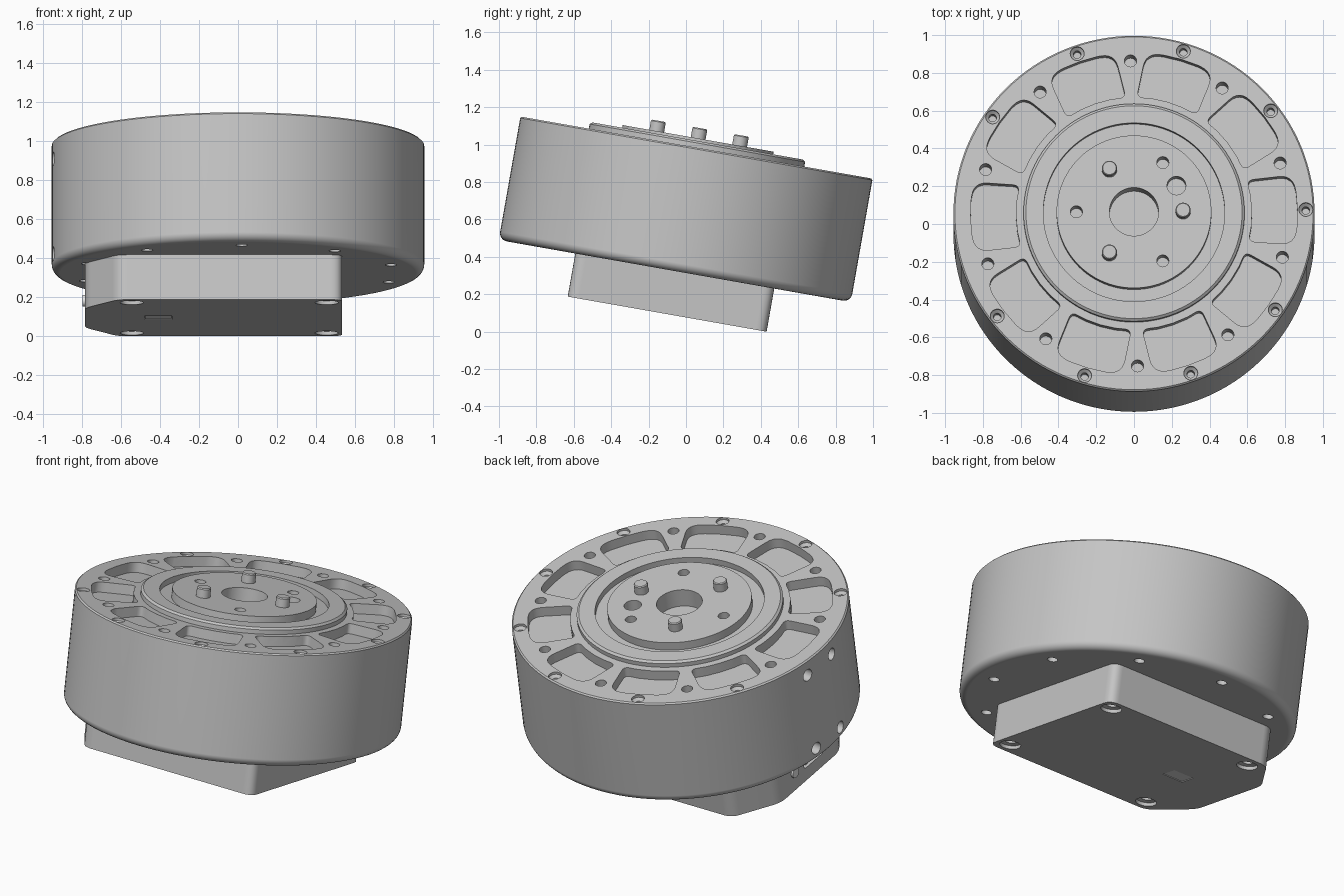
import bpy, bmesh
from math import radians, cos, sin, pi, sqrt
from mathutils import Matrix, Vector

old = bpy.data.objects.get("Cube")
if old:
    bpy.data.objects.remove(old)

R, H, DEPTH = 0.956, 0.67, 0.234      # drum radius, drum height, box depth
STEP, START = 36, 1.3                 # ten-fold pattern, in degrees
TILT = Matrix.Translation((0, -0.06, 0.324)) @ Matrix.Rotation(radians(-10), 4, 'X')


def material(name, value):
    m = bpy.data.materials.new(name)
    m.use_nodes = True
    colour = (value, value, value, 1)
    m.diffuse_color = colour
    m.node_tree.nodes["Principled BSDF"].inputs["Base Color"].default_value = colour
    return m


grey = material("machined grey", 0.56)
pale = material("pale connector", 0.85)


def at(x, y, z=0):
    return Matrix.Translation((x, y, z))


def polar(radius, degrees, z=0):
    return at(radius * cos(radians(degrees)), radius * sin(radians(degrees)), z)


def lathe(bm, profile, place=Matrix(), n=24):
    """Closed solid of revolution; profile starts and ends on the axis."""
    rings = []
    for r, z in profile:
        count = n if r > 0 else 1
        rings.append([bm.verts.new(place @ Vector((r * cos(2 * pi * i / n), r * sin(2 * pi * i / n), z)))
                      for i in range(count)])
    for a, b in zip(rings, rings[1:]):
        for i in range(n):
            j = (i + 1) % n
            if len(a) == 1:
                bm.faces.new((a[0], b[j], b[i]))
            elif len(b) == 1:
                bm.faces.new((a[i], a[j], b[0]))
            else:
                bm.faces.new((a[i], a[j], b[j], b[i]))


def rod(bm, r, z0, z1, place=Matrix(), n=24):
    lathe(bm, [(0, z0), (r, z0), (r, z1), (0, z1)], place, n)


def rounded(corners, steps=6):
    """Outline from (x, y, radius) corners, softened by quadratic arcs."""
    out = []
    for i, (x, y, r) in enumerate(corners):
        p = Vector((x, y))
        if r == 0:
            out.append(p)
            continue
        before, after = Vector(corners[i - 1][:2]), Vector(corners[(i + 1) % len(corners)][:2])
        a, b = p + (before - p).normalized() * r, p + (after - p).normalized() * r
        for k in range(steps + 1):
            t = k / steps
            out.append(a * (1 - t) ** 2 + p * 2 * t * (1 - t) + b * t * t)
    return out


def prism(bm, outline, z0, z1, place=Matrix()):
    low, high = ([bm.verts.new(place @ Vector((p.x, p.y, z))) for p in outline] for z in (z0, z1))
    bm.faces.new(low[::-1])
    bm.faces.new(high)
    for i in range(len(low)):
        j = (i + 1) % len(low)
        bm.faces.new((low[i], low[j], high[j], high[i]))


def rectangle(w, h, r=0):
    return rounded([(-w / 2, -h / 2, r), (w / 2, -h / 2, r), (w / 2, h / 2, r), (-w / 2, h / 2, r)])


def finish(bm, name, mat=None):
    bmesh.ops.recalc_face_normals(bm, faces=bm.faces)
    mesh = bpy.data.meshes.new(name)
    bm.to_mesh(mesh)
    bm.free()
    if mat:
        mesh.materials.append(mat)
    obj = bpy.data.objects.new(name, mesh)
    bpy.context.collection.objects.link(obj)
    return obj


def carve(obj, cutter_bm):
    """Subtract the cutter and bake the result."""
    cutter = finish(cutter_bm, obj.name + "_cutter")
    cutter.hide_render = True
    mod = obj.modifiers.new("cut", 'BOOLEAN')
    mod.operation, mod.solver, mod.object = 'DIFFERENCE', 'EXACT', cutter
    baked = bpy.data.meshes.new_from_object(obj.evaluated_get(bpy.context.evaluated_depsgraph_get()))
    obj.modifiers.clear()
    obj.data = baked
    bpy.data.objects.remove(cutter)


# Drum housing with a rounded lower edge and a central seat
bm = bmesh.new()
f = 0.045
fillet = [(R - f + f * sin(a), f - f * cos(a)) for a in (pi / 2 * k / 6 for k in range(7))]
lathe(bm, [(0, 0)] + fillet + [(R, H - 0.008), (R - 0.008, H), (0.585, H), (0.585, H - 0.2), (0, H - 0.2)], n=128)
housing = finish(bm, "drum_housing", grey)

# Pocket outline between two concentric arcs
w_in, w_out, r_in, r_out = 0.165, 0.187, 0.625, 0.865
ts = (-1, -0.5, 0, 0.5, 1)
pocket = rounded([(sqrt(r_out ** 2 - (t * w_out) ** 2), t * w_out, 0.075 if abs(t) == 1 else 0) for t in ts]
                 + [(sqrt(r_in ** 2 - (t * w_in) ** 2), -t * w_in, 0.035 if abs(t) == 1 else 0) for t in ts])

# Pockets, rim screws and clearance holes
cut = bmesh.new()
for k in range(10):
    angle = START + STEP * k
    prism(cut, pocket, H - 0.06, H + 0.1, Matrix.Rotation(radians(angle), 4, 'Z'))
    hole = angle + STEP / 2
    rod(cut, 0.032, H - 0.1, H + 0.1, polar(0.82, hole))
    rod(cut, 0.03, -0.1, 0.08, polar(0.82, hole))
    if k != 5:
        lathe(cut, [(0, -0.08), (0.02, -0.08), (0.02, -0.03), (0.037, -0.015), (0.037, 0.1), (0, 0.1)],
              polar(0.91, angle, H))
# Four cable-side holes in the wall
for angle in (180 - 7.2, 180 + 7.2):
    for z in (0.08, 0.575):
        aim = Matrix.Rotation(radians(angle), 4, 'Z') @ Matrix.Rotation(pi / 2, 4, 'Y')
        rod(cut, 0.036, R - 0.06, R + 0.1, at(0, 0, z) @ aim)
carve(housing, cut)

# Output flange: outer ring, groove and raised disc
bm = bmesh.new()
lathe(bm, [(0, H - 0.2), (0.585, H - 0.2), (0.585, H + 0.025), (0.572, H + 0.036), (0.48, H + 0.036),
           (0.48, H), (0.41, H), (0.41, H + 0.05), (0, H + 0.05)], n=96)
flange = finish(bm, "output_flange", grey)
cut = bmesh.new()
rod(cut, 0.13, H - 0.06, H + 0.2, n=48)
rod(cut, 0.05, H - 0.02, H + 0.2, polar(0.265, 32))
for angle in (60, 180, 300):
    rod(cut, 0.032, H - 0.03, H + 0.2, polar(0.305, angle))
carve(flange, cut)

# Drive pins
bm = bmesh.new()
for angle in (0, 120, 240):
    lathe(bm, [(0, H + 0.03), (0.04, H + 0.03), (0.04, H + 0.1), (0.035, H + 0.106), (0, H + 0.106)],
          polar(0.26, angle))
pins = finish(bm, "drive_pins", grey)

# Electronics box with two chamfered corners
bm = bmesh.new()
prism(bm, rounded([(0.535, -0.54, 0.06), (0.535, 0.54, 0.06), (-0.615, 0.54, 0.05), (-0.785, 0.29, 0.05),
                   (-0.785, -0.29, 0.05), (-0.615, -0.54, 0.05)]), -DEPTH, 0.02)
box = finish(bm, "electronics_box", grey)
cut = bmesh.new()
for x in (-0.545, 0.455):
    for y in (-0.45, 0.45):
        lathe(cut, [(0, -0.1), (0.06, -0.1), (0.06, 0.02), (0.032, 0.025), (0.032, 0.07), (0, 0.07)],
              at(x, y, -DEPTH))
prism(cut, rectangle(0.14, 0.1), -0.1, 0.012, at(-0.41, 0, -DEPTH))
side = Matrix.Rotation(-pi / 2, 4, 'Y')      # turns local z towards -x
slot, plug = at(-0.785, -0.05, -0.12) @ side, at(-0.785, 0.14, -0.12) @ side
prism(cut, rectangle(0.07, 0.19, 0.02), -0.03, 0.1, slot)
carve(box, cut)

# Connectors on the box
bm = bmesh.new()
prism(bm, rectangle(0.135, 0.095), 0.003, 0.011, at(-0.41, 0, -DEPTH))
prism(bm, rectangle(0.04, 0.15), -0.035, -0.005, slot)
rod(bm, 0.03, -0.03, 0.012, plug)
connectors = finish(bm, "connectors", pale)

# Tilt everything and shade
for obj in (housing, flange, pins, box, connectors):
    obj.matrix_world = TILT
    bpy.ops.object.select_all(action='DESELECT')
    obj.select_set(True)
    bpy.context.view_layer.objects.active = obj
    bpy.ops.object.shade_smooth_by_angle(angle=radians(30))
    obj.modifiers.new("even_shading", 'WEIGHTED_NORMAL').keep_sharp = True
